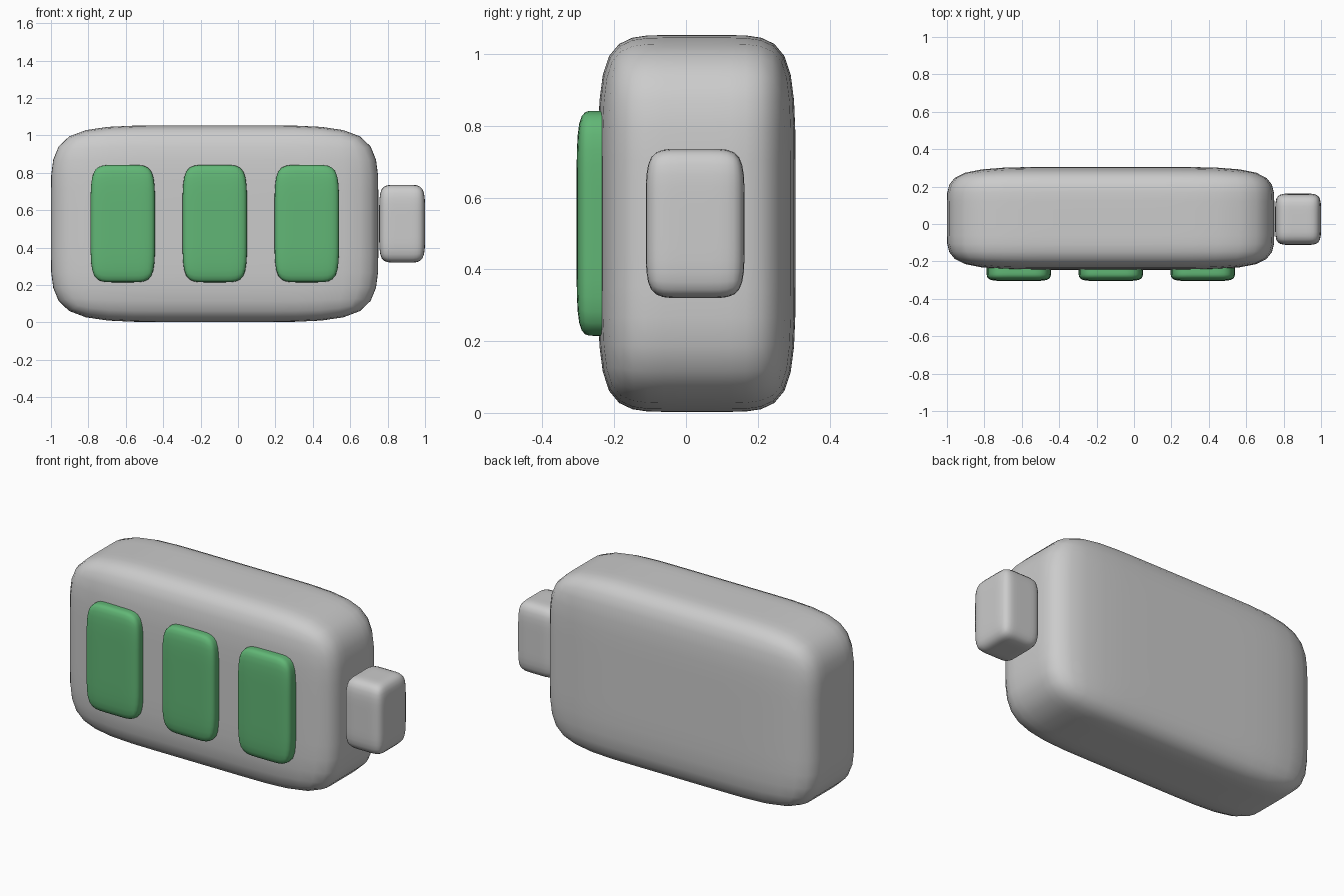
import bpy
import bmesh

if "Cube" in bpy.data.objects:
    bpy.data.objects.remove(bpy.data.objects["Cube"])

green = bpy.data.materials.new("green_cell")
green.diffuse_color = (0.12, 0.47, 0.18, 1)
green.use_nodes = True
green.node_tree.nodes["Principled BSDF"].inputs["Base Color"].default_value = green.diffuse_color


def soft_box(name, lo, hi, material=None):
    """Box cut in thirds along each axis, then smoothed, filling lo..hi."""
    mesh = bpy.data.meshes.new(name)
    bm = bmesh.new()
    bmesh.ops.create_cube(bm, size=1)
    bmesh.ops.subdivide_edges(bm, edges=bm.edges[:], cuts=2, use_grid_fill=True)
    for v in bm.verts:
        v.co = [c * (b - a) for c, a, b in zip(v.co, lo, hi)]
    for f in bm.faces:
        f.smooth = True
    bm.to_mesh(mesh)
    bm.free()
    obj = bpy.data.objects.new(name, mesh)
    bpy.context.collection.objects.link(obj)
    obj.location = [(a + b) / 2 for a, b in zip(lo, hi)]
    smooth = obj.modifiers.new("smooth", 'SUBSURF')
    smooth.levels = smooth.render_levels = 2
    if material:
        mesh.materials.append(material)
    return obj


# Main casing and end terminal
soft_box("battery_body", (-1.0, -0.245, 0.003), (0.75, 0.305, 1.053))
soft_box("terminal", (0.755, -0.112, 0.32), (1.0, 0.163, 0.736))

# Three charge indicator pads on the front
for i in range(3):
    x = -0.616 + 0.492 * i
    soft_box(f"charge_pad_{i + 1}", (x - 0.172, -0.305, 0.215),
             (x + 0.172, -0.17, 0.842), green)
